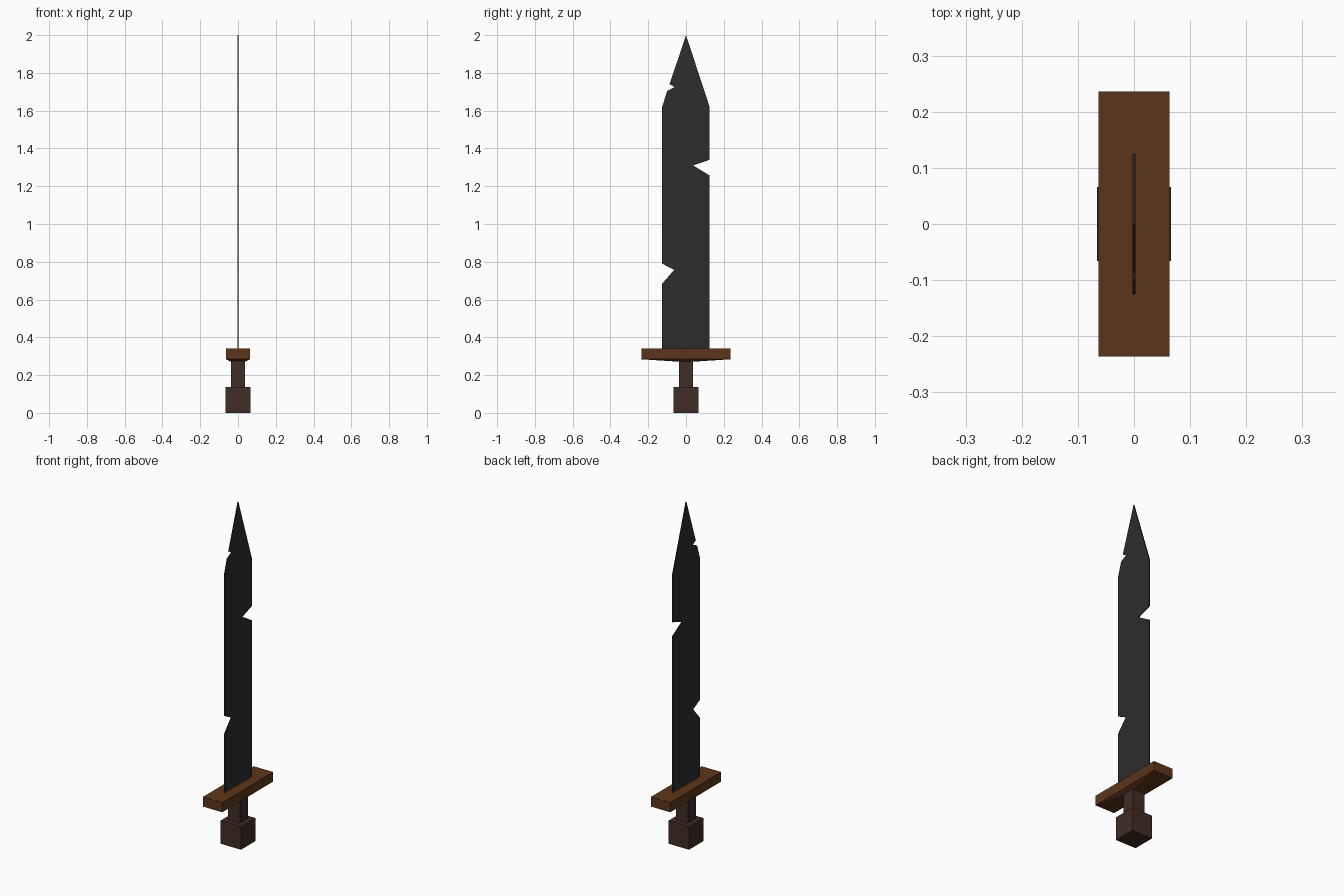
import bpy, bmesh

if "Cube" in bpy.data.objects:
    bpy.data.objects.remove(bpy.data.objects["Cube"])


def material(name, rgb):
    m = bpy.data.materials.new(name)
    m.diffuse_color = (*rgb, 1)
    m.use_nodes = True
    m.node_tree.nodes["Principled BSDF"].inputs["Base Color"].default_value = m.diffuse_color
    return m


def add_object(name, bm, mat):
    bmesh.ops.recalc_face_normals(bm, faces=bm.faces)
    mesh = bpy.data.meshes.new(name)
    bm.to_mesh(mesh)
    bm.free()
    mesh.materials.append(mat)
    obj = bpy.data.objects.new(name, mesh)
    bpy.context.collection.objects.link(obj)
    return obj


def stacked_block(name, sections, mat):
    """Loft rectangles given as (half_x, half_y, z), capped at both ends."""
    bm = bmesh.new()
    rings = [[bm.verts.new((sx * hx, sy * hy, z))
              for sx, sy in ((-1, -1), (1, -1), (1, 1), (-1, 1))]
             for hx, hy, z in sections]
    for a, b in zip(rings, rings[1:]):
        for i in range(4):
            j = (i + 1) % 4
            bm.faces.new((a[i], a[j], b[j], b[i]))
    bm.faces.new(rings[0][::-1])
    bm.faces.new(rings[-1])
    return add_object(name, bm, mat)


steel = material("dark_steel", (0.026, 0.026, 0.026))
wood = material("brown_wood", (0.107, 0.036, 0.0105))
leather = material("dark_leather", (0.054, 0.025, 0.018))

# Pommel and grip
stacked_block("pommel", [(0.066, 0.066, 0), (0.066, 0.066, 0.136)], leather)
stacked_block("grip", [(0.038, 0.038, 0.136), (0.038, 0.038, 0.272)], leather)

# Crossguard, its underside sloping in to the grip
stacked_block("crossguard", [(0.038, 0.038, 0.271), (0.063, 0.236, 0.284),
                             (0.063, 0.236, 0.34)], wood)

# Thin blade with chipped edges, outline in (y, z)
outline = [(-0.126, 0.335), (0.125, 0.335), (0.125, 1.257), (0.037, 1.31),
           (0.125, 1.34), (0.125, 1.62), (0, 2.0), (-0.087, 1.74),
           (-0.06, 1.725), (-0.1, 1.704), (-0.126, 1.62), (-0.126, 0.79),
           (-0.063, 0.757), (-0.126, 0.684)]
half = 0.0027
bm = bmesh.new()
face = bm.faces.new([bm.verts.new((-half, y, z)) for y, z in outline])
ext = bmesh.ops.extrude_face_region(bm, geom=[face], use_keep_orig=True)
bmesh.ops.translate(bm, vec=(2 * half, 0, 0),
                    verts=[v for v in ext["geom"] if isinstance(v, bmesh.types.BMVert)])
add_object("blade", bm, steel)
